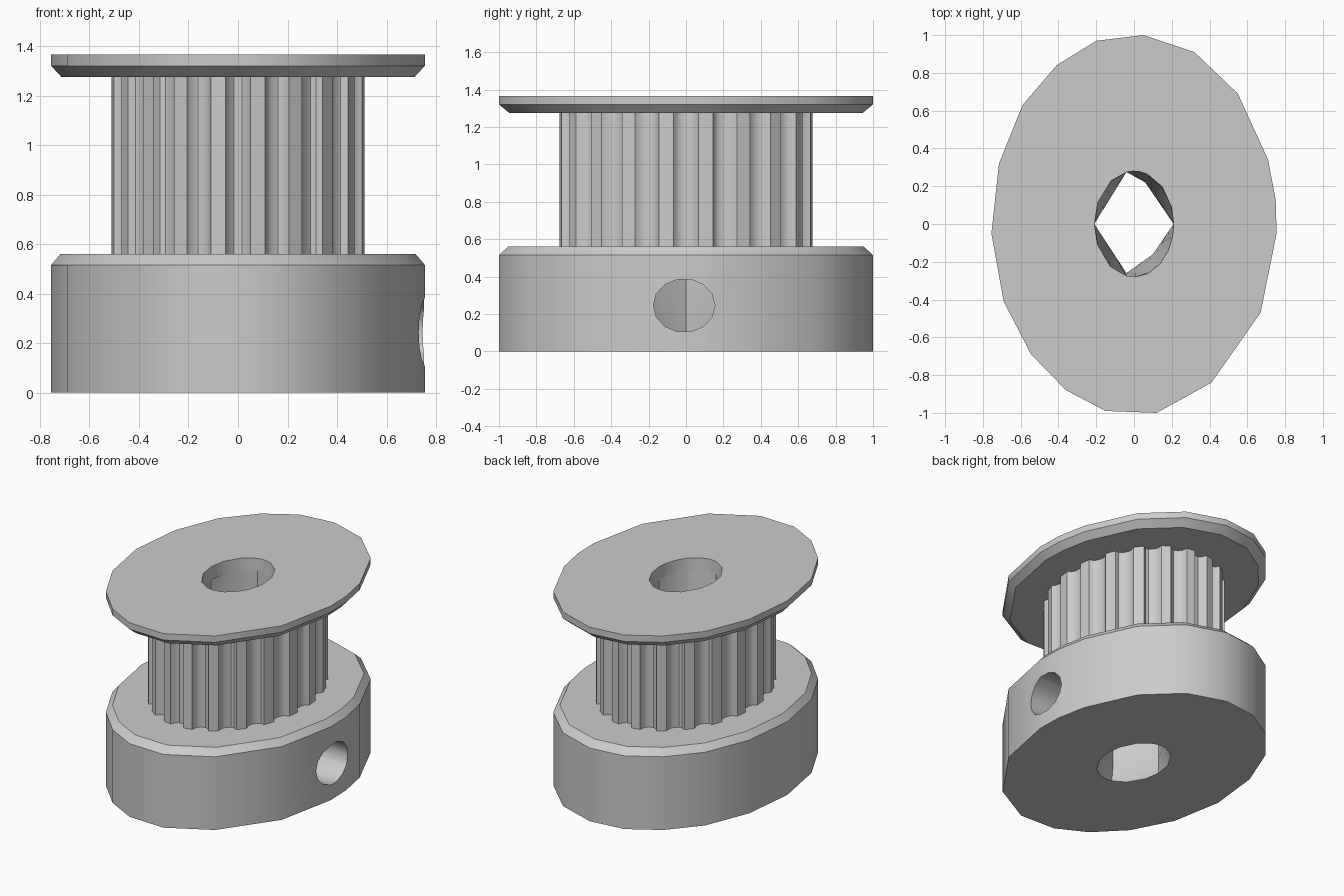
import bpy
import bmesh
import math

cube = bpy.data.objects.get("Cube")
if cube:
    bpy.data.objects.remove(cube, do_unlink=True)

grey = bpy.data.materials.new("plain grey")
grey.use_nodes = True
COLOUR = (0.6, 0.6, 0.6, 1)
grey.diffuse_color = COLOUR
grey.node_tree.nodes["Principled BSDF"].inputs["Base Color"].default_value = COLOUR

SQUASH = 0.755  # width of the oval relative to its depth


def loft(name, rings):
    """Closed solid through matching rings of (x, y, z) points."""
    bm = bmesh.new()
    loops = [[bm.verts.new(p) for p in ring] for ring in rings]
    n = len(loops[0])
    for low, high in zip(loops, loops[1:]):
        for i in range(n):
            j = (i + 1) % n
            bm.faces.new((low[i], low[j], high[j], high[i]))
    bm.faces.new(loops[0][::-1])
    bm.faces.new(loops[-1])
    bmesh.ops.recalc_face_normals(bm, faces=bm.faces)
    mesh = bpy.data.meshes.new(name)
    bm.to_mesh(mesh)
    bm.free()
    mesh.materials.append(grey)
    obj = bpy.data.objects.new(name, mesh)
    bpy.context.collection.objects.link(obj)
    return obj


def ring(outline, z, scale=1.0):
    return [(x * scale, y * scale, z) for x, y in outline]


def finish(obj, cutters):
    """Cut the holes, then smooth while keeping the hard edges."""
    bpy.ops.object.select_all(action="DESELECT")
    bpy.context.view_layer.objects.active = obj
    obj.select_set(True)
    for cutter in cutters:
        mod = obj.modifiers.new("hole", "BOOLEAN")
        mod.operation = "DIFFERENCE"
        mod.solver = "EXACT"
        mod.object = cutter
        bpy.ops.object.modifier_apply(modifier=mod.name)
    bpy.ops.object.shade_smooth_by_angle(angle=math.radians(35))


# Uneven oval shared by the hub and the flange
rim = [(0.05, 1), (-0.2, 0.97), (-0.41, 0.84), (-0.59, 0.63), (-0.715, 0.32),
       (-0.755, -0.05), (-0.69, -0.41), (-0.545, -0.69), (-0.36, -0.88),
       (-0.15, -0.99), (0.12, -1), (0.41, -0.84), (0.67, -0.47),
       (0.755, -0.05), (0.75, 0.13), (0.71, 0.34), (0.55, 0.69), (0.32, 0.91)]

# Toothed barrel: twenty lands with shallow rounded grooves
TEETH = 20
groove = [(-0.1, 1), (-0.075, 0.95), (-0.035, 0.925),
          (0.035, 0.925), (0.075, 0.95), (0.1, 1)]
teeth = []
for k in range(TEETH):
    for offset, r in groove:
        a = math.tau * k / TEETH + offset
        teeth.append((0.68 * SQUASH * r * math.cos(a), 0.68 * r * math.sin(a)))

hub = loft("hub", [ring(rim, 0), ring(rim, 0.515), ring(rim, 0.56, 0.95)])
barrel = loft("toothed_barrel", [ring(teeth, 0.56), ring(teeth, 1.275)])
flange = loft("top_flange", [ring(rim, 1.275, 0.945), ring(rim, 1.32),
                             ring(rim, 1.365)])

# Bore: oval at both ends, narrowing to a faceted waist
corners = [(0.21, 0), (0.06, 0.22), (-0.04, 0.275),
           (-0.21, 0), (-0.04, -0.26), (0.1, -0.16)]
waist, oval = [], []
for i, (x0, y0) in enumerate(corners):
    x1, y1 = corners[(i + 1) % len(corners)]
    for t in (0, 1 / 3, 2 / 3):
        x, y = x0 + (x1 - x0) * t, y0 + (y1 - y0) * t
        a = math.atan2(y / 0.28, x / 0.21)
        waist.append((x, y))
        oval.append((0.21 * math.cos(a), 0.28 * math.sin(a)))
bore = loft("bore_cutter", [ring(oval, -0.02), ring(oval, 0), ring(waist, 0.1),
                            ring(waist, 0.39), ring(oval, 1.365), ring(oval, 1.4)])

# Set screw hole, from the left side into the bore
circle = [(0.165 * math.cos(math.tau * i / 14), 0.143 * math.sin(math.tau * i / 14))
          for i in range(14)]
screw = loft("screw_hole_cutter",
             [[(x, y - 0.01, z + 0.245) for y, z in circle] for x in (0.02, 0.9)])

finish(hub, [bore, screw])
finish(barrel, [bore])
finish(flange, [bore])
for cutter in (bore, screw):
    cutter.hide_render = True
    cutter.hide_set(True)
